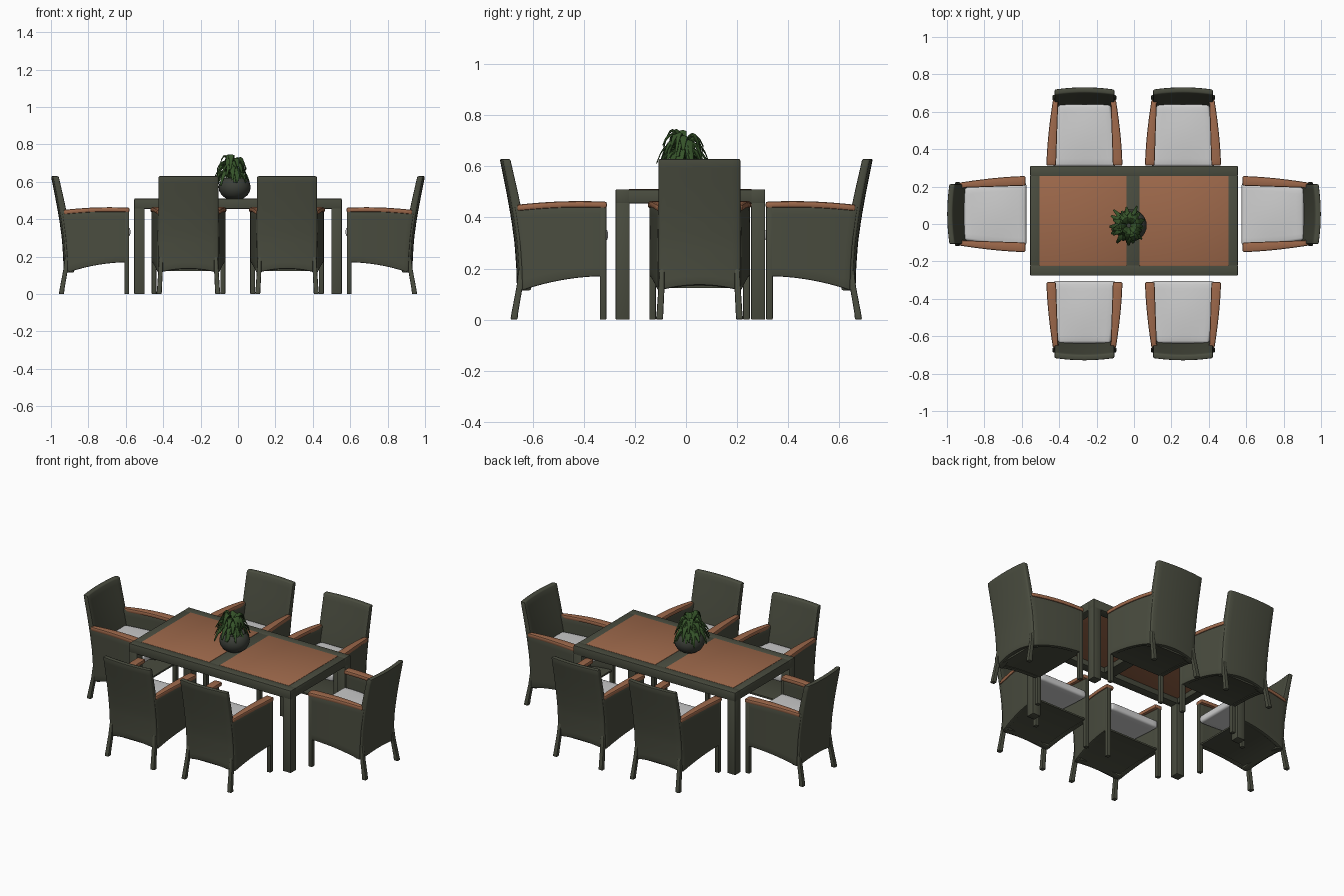
import bpy, bmesh, math, random
from mathutils import Vector

if "Cube" in bpy.data.objects:
    bpy.data.objects.remove(bpy.data.objects["Cube"])
random.seed(4)


def material(name, rgb):
    m = bpy.data.materials.new(name)
    m.diffuse_color = (*rgb, 1)
    m.use_nodes = True
    m.node_tree.nodes["Principled BSDF"].inputs["Base Color"].default_value = m.diffuse_color
    return m


WICKER = material("dark green wicker", (0.068, 0.073, 0.05))
WOOD = material("orange wood", (0.34, 0.14, 0.07))
FABRIC = material("pale cushion", (0.62, 0.62, 0.62))
LEAF = material("leaf green", (0.035, 0.085, 0.022))
POT = material("pot grey", (0.045, 0.05, 0.04))


def slab(bm, outer, inner, nu, nv):
    """Closed solid between two surfaces outer(s, t) and inner(s, t)."""
    grids = [[[bm.verts.new(f(i / nu, j / nv)) for j in range(nv + 1)]
              for i in range(nu + 1)] for f in (outer, inner)]
    a, b = grids
    for g in grids:
        for i in range(nu):
            for j in range(nv):
                bm.faces.new((g[i][j], g[i + 1][j], g[i + 1][j + 1], g[i][j + 1]))
    ring = [(i, 0) for i in range(nu)] + [(nu, j) for j in range(nv)]
    ring += [(i, nv) for i in range(nu, 0, -1)] + [(0, j) for j in range(nv, 0, -1)]
    for (i, j), (k, l) in zip(ring, ring[1:] + ring[:1]):
        bm.faces.new((a[i][j], a[k][l], b[k][l], b[i][j]))


def finish(bm, name, mat, bevel=0.0, segments=2):
    """Bevel the hard edges, shade smooth and make an object."""
    bmesh.ops.recalc_face_normals(bm, faces=bm.faces[:])
    if bevel:
        hard = [e for e in bm.edges if e.calc_face_angle(0) > math.radians(45)]
        bmesh.ops.bevel(bm, geom=hard, offset=bevel, segments=segments,
                        profile=0.5, affect='EDGES', clamp_overlap=True)
    me = bpy.data.meshes.new(name)
    bm.to_mesh(me)
    bm.free()
    me.materials.append(mat)
    ob = bpy.data.objects.new(name, me)
    bpy.context.collection.objects.link(ob)
    bpy.ops.object.select_all(action='DESELECT')
    ob.select_set(True)
    bpy.context.view_layer.objects.active = ob
    bpy.ops.object.shade_smooth_by_angle(angle=math.radians(40))
    return ob


def panel(name, mat, outer, inner, nu, nv, bevel=0.0, segments=2):
    bm = bmesh.new()
    slab(bm, outer, inner, nu, nv)
    return finish(bm, name, mat, bevel, segments)


def box(name, mat, x0, x1, y0, y1, z0, z1, bevel=0.004):
    def face(z):
        return lambda s, t: (x0 + (x1 - x0) * s, y0 + (y1 - y0) * t, z)
    return panel(name, mat, face(z1), face(z0), 1, 1, bevel)


def lerp_table(table, v):
    for (a, fa), (b, fb) in zip(table, table[1:]):
        if v <= b:
            return fa + (fb - fa) * (v - a) / (b - a)
    return table[-1][1]


# ---- chair shape: front at y = 0, depth runs toward -y ----
BACK = [(0.1, 0.352), (0.2, 0.355), (0.3, 0.362), (0.4, 0.376), (0.5, 0.394), (0.63, 0.42)]


def back_depth(z):
    return lerp_table(BACK, z)


def half_width(d):
    k = min(max(d / 0.36, 0), 1)
    return 0.197 - 0.036 * k ** 1.6


def apron(d):
    return 0.17 - 0.055 * (d / 0.345) ** 2


def back_face(inset):
    def f(s, t):
        u = 2 * s - 1
        low = 0.113 + 0.022 * (1 - u * u)
        z = low + (0.63 - low) * t
        thick = inset * (0.045 - 0.015 * t)
        return (u * 0.16, -(back_depth(z) - 0.012 * u * u - thick), z)
    return f


def side_face(sign, inset):
    def f(s, t):
        low = apron(0.345 * s)
        z = low + (0.446 - low) * t
        d = 0.003 + s * (back_depth(z) - 0.025)
        return (sign * (half_width(d) - inset), -d, z)
    return f


def arm_face(sign, drop):
    def f(s, t):
        d = 0.352 * s
        out = half_width(d) + 0.006
        inn = 0.152 - 0.012 * s
        z = 0.462 - 0.012 * s * s + 0.004 * math.sin(math.pi * s)
        return (sign * (inn + (out - inn) * t), -d, z - drop)
    return f


def leg_face(sign, pts, side):
    # square leg: four-point sections (u, d, z, half size)
    def f(s, t):
        i = s * (len(pts) - 1)
        k = min(int(i), len(pts) - 2)
        p = Vector(pts[k]).lerp(Vector(pts[k + 1]), i - k)
        return (sign * (p[0] + (2 * t - 1) * p[3]), -(p[1] + side * p[3]), p[2])
    return f


def floor_face(lift):
    def f(s, t):
        d = 0.012 + 0.32 * s
        return ((2 * t - 1) * (half_width(d) - 0.012), -d, apron(d) + lift)
    return f


def cushion_face(z, dome):
    def f(s, t):
        d = -0.004 + 0.332 * s
        puff = dome * math.sin(math.pi * s) * math.sin(math.pi * t)
        return ((2 * t - 1) * (half_width(d) - 0.027), -d, z + puff)
    return f


FRONT_LEG = [(0.184, 0.015, 0, 0.013), (0.184, 0.015, 0.446, 0.013)]
BACK_LEG = [(0.157, 0.364, 0, 0.014), (0.155, 0.361, 0.025, 0.013),
            (0.149, 0.342, 0.13, 0.012), (0.147, 0.336, 0.2, 0.010)]

parts = [panel("chair_back", WICKER, back_face(0), back_face(1), 10, 14, 0.007),
         panel("chair_underside", WICKER, floor_face(0.004), floor_face(0.014), 8, 1),
         panel("seat_cushion", FABRIC, cushion_face(0.355, 0.01), cushion_face(0.308, 0), 8, 8, 0.014, 3)]
for side, sg in (("left", -1), ("right", 1)):
    parts += [
        panel(side + "_side_panel", WICKER, side_face(sg, 0), side_face(sg, 0.026), 12, 8, 0.005),
        panel(side + "_arm_rest", WOOD, arm_face(sg, 0), arm_face(sg, 0.025), 10, 2, 0.008),
        panel(side + "_front_leg", WICKER, leg_face(sg, FRONT_LEG, 1), leg_face(sg, FRONT_LEG, -1), 1, 1, 0.004),
        panel(side + "_back_leg", WICKER, leg_face(sg, BACK_LEG, 1), leg_face(sg, BACK_LEG, -1), 3, 1, 0.005)]

# ---- six chairs around the table ----
PLACES = [(-0.265, -0.31, 0), (0.262, -0.31, 0), (-0.265, 0.312, math.pi), (0.262, 0.312, math.pi),
          (0.58, 0.053, math.pi / 2), (-0.58, 0.053, -math.pi / 2)]
for n, (x, y, turn) in enumerate(PLACES):
    for p in parts:
        ob = p
        if n:
            ob = bpy.data.objects.new(f"{p.name}_{n + 1}", p.data)
            bpy.context.collection.objects.link(ob)
        ob.location = (x, y, 0)
        ob.rotation_euler = (0, 0, turn)

# ---- table: frame, middle beam, legs, wooden inserts ----
X, Y0, Y1 = 0.555, -0.276, 0.31
for name, y0 in (("front", Y0), ("back", Y1 - 0.055)):
    box(f"table_{name}_rail", WICKER, -X, X, y0, y0 + 0.055, 0.455, 0.51)
for name, x0, w in (("left", -X, 0.052), ("middle", -0.042, 0.074), ("right", X - 0.052, 0.052)):
    box(f"table_{name}_rail", WICKER, x0, x0 + w, Y0 + 0.05, Y1 - 0.05, 0.455, 0.5097)
for x in (-X, X - 0.055):
    for y in (Y0, Y1 - 0.055):
        box("table_leg", WICKER, x, x + 0.055, y, y + 0.055, 0, 0.46)
box("left_table_insert", WOOD, -0.506, -0.04, -0.224, 0.258, 0.488, 0.511, 0.002)
box("right_table_insert", WOOD, 0.03, 0.506, -0.224, 0.258, 0.488, 0.511, 0.002)

# ---- round plant pot ----
CX, CY = -0.018, -0.008
profile = [(0, 0.511), (0.045, 0.511), (0.068, 0.527), (0.082, 0.55), (0.086, 0.573), (0.08, 0.598),
           (0.066, 0.617), (0.06, 0.62), (0.056, 0.612), (0.05, 0.605), (0, 0.605)]
bm = bmesh.new()
vs = [bm.verts.new((CX + r, CY, z)) for r, z in profile]
es = [bm.edges.new(e) for e in zip(vs, vs[1:])]
bmesh.ops.spin(bm, geom=vs + es, cent=(CX, CY, 0), axis=(0, 0, 1), angle=2 * math.pi, steps=28)
bmesh.ops.remove_doubles(bm, verts=bm.verts[:], dist=0.0002)
finish(bm, "plant_pot", POT)

# ---- drooping plant leaves ----
bm = bmesh.new()
for n in range(58):
    ang = n * 2.39996 + random.uniform(-0.3, 0.3)
    level = n / 57
    base = 0.61 + 0.09 * level
    reach = random.uniform(0.07, 0.112) * (1 - 0.35 * level)
    rise = random.uniform(0.025, 0.055)
    droop = random.uniform(0.03, 0.075)
    wide = random.uniform(0.011, 0.016)
    out = Vector((math.cos(ang), math.sin(ang), 0))
    across = Vector((-out.y, out.x, 0))

    def leaf(lift):
        def f(s, t):
            w = wide * (0.25 + 0.75 * math.sin(math.pi * min(1, 0.1 + 0.86 * s)))
            z = base + rise * math.sin(math.pi * s * 0.75) * 1.2 - droop * s ** 3
            v = 2 * t - 1
            p = out * (0.01 + reach * s) + across * (v * w)
            return p + Vector((CX - 0.01, CY, z + lift - 0.004 * v * v))
        return f
    slab(bm, leaf(0), leaf(-0.006), 6, 2)
finish(bm, "plant_leaves", LEAF)
